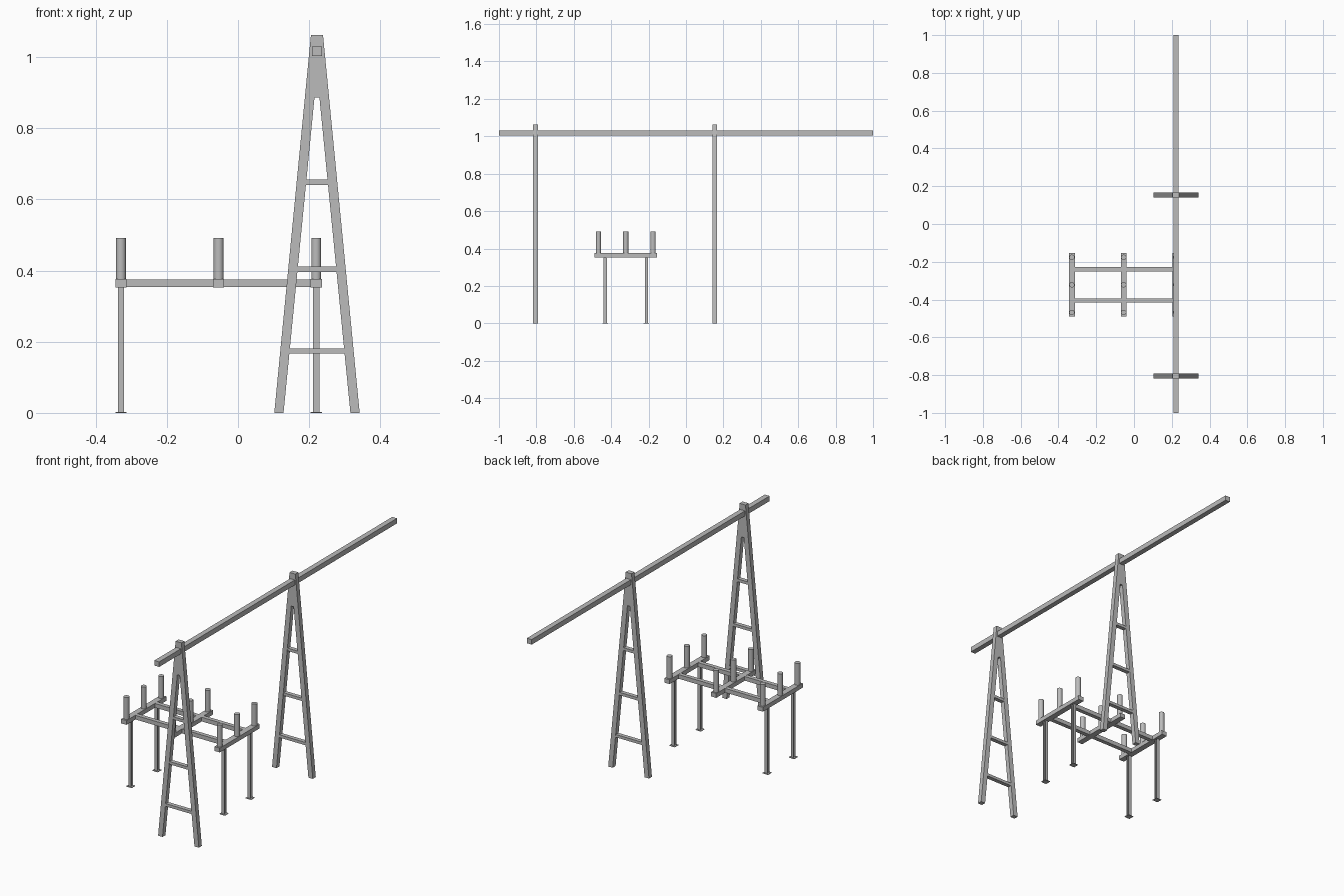
import bpy, bmesh, math
from mathutils import Vector

if "Cube" in bpy.data.objects:
    bpy.data.objects.remove(bpy.data.objects["Cube"], do_unlink=True)

grey = bpy.data.materials.new("plain_grey")
grey.use_nodes = True
colour = (0.5, 0.5, 0.5, 1)
grey.diffuse_color = colour
grey.node_tree.nodes["Principled BSDF"].inputs["Base Color"].default_value = colour


def finish(name, bm):
    bmesh.ops.recalc_face_normals(bm, faces=bm.faces)
    mesh = bpy.data.meshes.new(name)
    bm.to_mesh(mesh)
    bm.free()
    mesh.materials.append(grey)
    ob = bpy.data.objects.new(name, mesh)
    bpy.context.collection.objects.link(ob)
    return ob


def box(name, centre, size):
    bm = bmesh.new()
    bmesh.ops.create_cube(bm, size=1)
    bmesh.ops.scale(bm, vec=size, verts=bm.verts)
    bmesh.ops.translate(bm, vec=centre, verts=bm.verts)
    return finish(name, bm)


def prism(name, outline, direction):
    """Extrude a closed outline along a direction."""
    bm = bmesh.new()
    face = bm.faces.new([bm.verts.new(p) for p in outline])
    moved = bmesh.ops.extrude_face_region(bm, geom=[face], use_keep_orig=True)
    verts = [v for v in moved["geom"] if isinstance(v, bmesh.types.BMVert)]
    bmesh.ops.translate(bm, vec=direction, verts=verts)
    return finish(name, bm)


def peg(name, x, y, z0, z1, radius):
    bm = bmesh.new()
    bmesh.ops.create_cone(bm, cap_ends=True, segments=24, radius1=radius,
                          radius2=radius, depth=z1 - z0)
    bmesh.ops.translate(bm, vec=(x, y, (z0 + z1) / 2), verts=bm.verts)
    ob = finish(name, bm)
    for p in ob.data.polygons:
        p.use_smooth = len(p.vertices) == 4
    for e in ob.data.edges:
        a, b = (ob.data.vertices[i].co.z for i in e.vertices)
        e.use_edge_sharp = abs(a - b) < 0.001


# Long overhead beam
AX = 0.222
box("overhead_beam", (AX, 0, 1.0165), (0.028, 2, 0.027))

# Ladder-like A-frames
half = [(0.017, 1.062), (0.12, 0), (0.094, 0), (0.007, 0.886)]
outline = half + [(-x, z) for x, z in reversed(half)]
for tag, y in (("front", -0.805), ("back", 0.153)):
    prism(tag + "_a_frame", [(AX + x, y - 0.0125, z) for x, z in outline], (0, 0.025, 0))
    for i, z in enumerate((0.174, 0.404, 0.648)):
        inner = 0.094 - 0.087 * z / 0.886
        box(f"{tag}_rung_{i + 1}", (AX, y, z), (2 * inner + 0.01, 0.022, 0.015))

# Platform: cross bars with three pegs each
CY = -0.322
DECK = 0.3645
rows = (-0.329, -0.0545, 0.22)
for i, x in enumerate(rows):
    box(f"cross_bar_{i + 1}", (x, CY, DECK), (0.031, 0.336, 0.023))
    for j in (-1, 0, 1):
        peg(f"peg_{i + 1}_{j + 2}", x, CY + 0.146 * j, 0.376, 0.492, 0.014)

# Long rails joining the cross bars
for side, tag in ((-1, "front"), (1, "back")):
    box(tag + "_rail", (-0.0545, CY + 0.0825 * side, DECK), (0.52, 0.022, 0.022))

# H-section posts with thin foot plates under the outer cross bars
w, web = 0.0085, 0.0015
quarter = [(w, w), (w, w - 0.003), (web, w - 0.003)]
right = quarter + [(x, -y) for x, y in reversed(quarter)]
section = right + [(-x, -y) for x, y in right]
for x, xt in ((rows[0], "right"), (rows[2], "left")):
    for side, yt in ((-1, "front"), (1, "back")):
        y = CY + 0.11 * side
        prism(f"{yt}_{xt}_post", [(x + a, y + b, 0.002) for a, b in section], (0, 0, 0.352))
        box(f"{yt}_{xt}_foot_plate", (x, y, 0.0015), (0.032, 0.03, 0.003))
